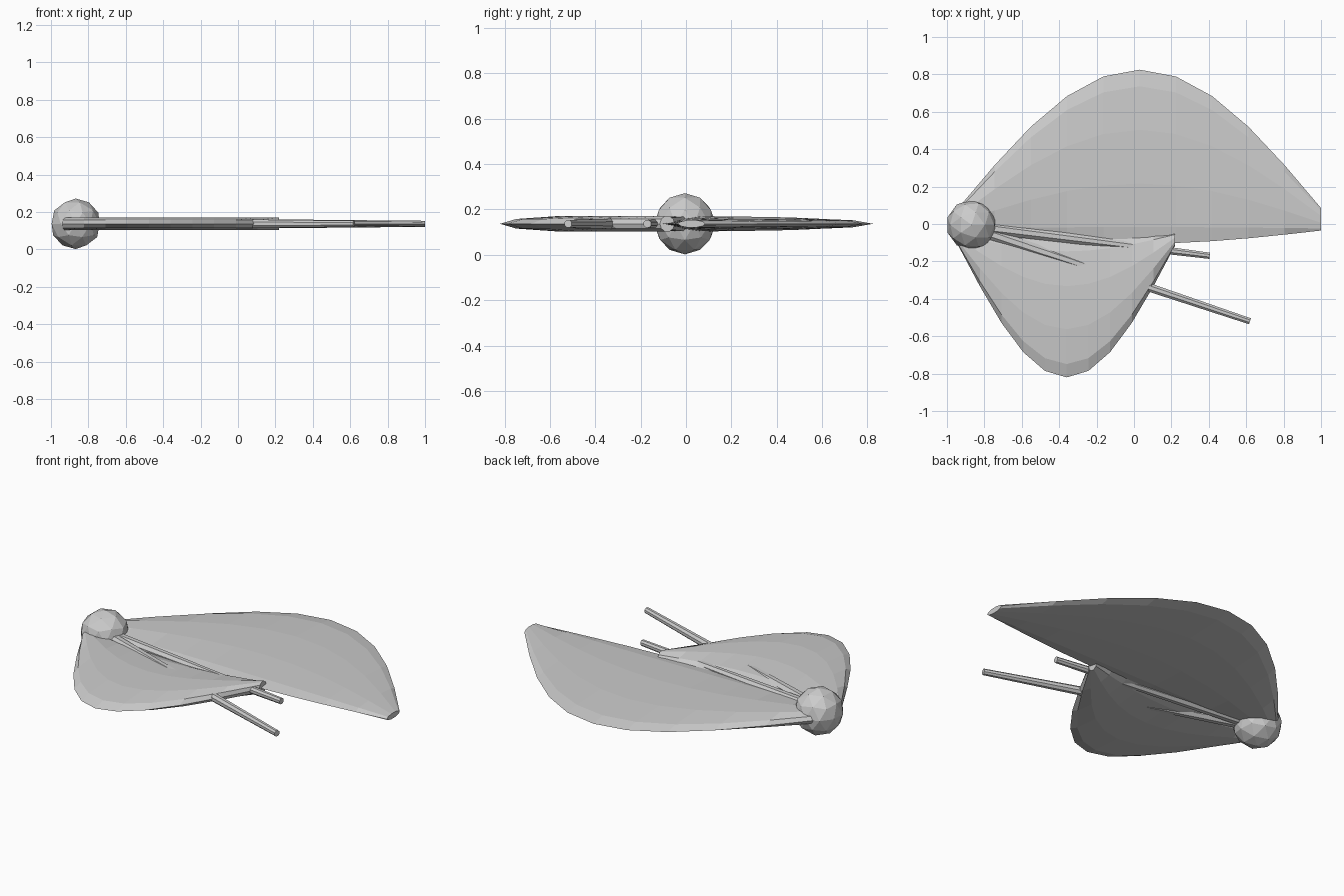
import bpy
import bmesh
from math import sin, cos, pi
from mathutils import Vector

cube = bpy.data.objects.get("Cube")
if cube:
    bpy.data.objects.remove(cube, do_unlink=True)

MID = 0.137  # height of the plane everything lies in

grey = bpy.data.materials.new("plain grey")
grey.use_nodes = True
grey.diffuse_color = (0.6, 0.6, 0.6, 1)
grey.node_tree.nodes["Principled BSDF"].inputs["Base Color"].default_value = (0.6, 0.6, 0.6, 1)


def finish(name, bm):
    bmesh.ops.recalc_face_normals(bm, faces=bm.faces)
    mesh = bpy.data.meshes.new(name)
    bm.to_mesh(mesh)
    bm.free()
    mesh.materials.append(grey)
    obj = bpy.data.objects.new(name, mesh)
    bpy.context.collection.objects.link(obj)


def loft(name, rings):
    """Skin a list of equal-sized rings and cap both ends."""
    bm = bmesh.new()
    loops = [[bm.verts.new(p) for p in ring] for ring in rings]
    n = len(loops[0])
    for a, b in zip(loops, loops[1:]):
        for i in range(n):
            j = (i + 1) % n
            bm.faces.new((a[i], a[j], b[j], b[i]))
    bm.faces.new(loops[0])
    bm.faces.new(loops[-1])
    finish(name, bm)


def wing(name, x0, x1, outer, inner, thick, sides=10, steps=10):
    """Flat ellipses along x; each edge is (end y, extra bulge)."""
    rings = []
    for k in range(steps + 1):
        t = k / steps
        s = sin(pi * t)
        y_out = outer[0] + outer[1] * s
        y_in = inner[0] + inner[1] * s
        half = thick[0] + (thick[1] - thick[0]) * t
        centre, radius = (y_out + y_in) / 2, (y_out - y_in) / 2
        rings.append([(x0 + (x1 - x0) * t,
                       centre + radius * cos(2 * pi * i / sides),
                       MID + half * sin(2 * pi * i / sides))
                      for i in range(sides)])
    loft(name, rings)


def spine(name, start, end, r0, r1, sides=8):
    """Tapered rod lying in the middle plane."""
    a, b = Vector((*start, MID)), Vector((*end, MID))
    up = Vector((0, 0, 1))
    side = (b - a).normalized().cross(up)
    angles = [2 * pi * (i + 0.5) / sides for i in range(sides)]
    loft(name, [[p + side * r * cos(t) + up * r * sin(t) for t in angles]
                for p, r in ((a, r0), (b, r1))])


# Wings
wing("large_wing", -0.94, 1.0, (0.085, 0.74), (-0.035, -0.07), (0.036, 0.017))
wing("small_wing", -0.94, 0.22, (-0.115, -0.705), (-0.05, -0.025), (0.036, 0.036))

# Spines running from the head through the small wing
spine("long_spine", (-0.87, -0.02), (0.62, -0.52), 0.036, 0.018)
spine("short_spine", (-0.87, -0.01), (0.405, -0.17), 0.036, 0.018)

# Faceted head
bm = bmesh.new()
bmesh.ops.create_icosphere(bm, subdivisions=2, radius=0.135)
bmesh.ops.translate(bm, verts=bm.verts, vec=(-0.868, -0.005, MID))
finish("head", bm)
